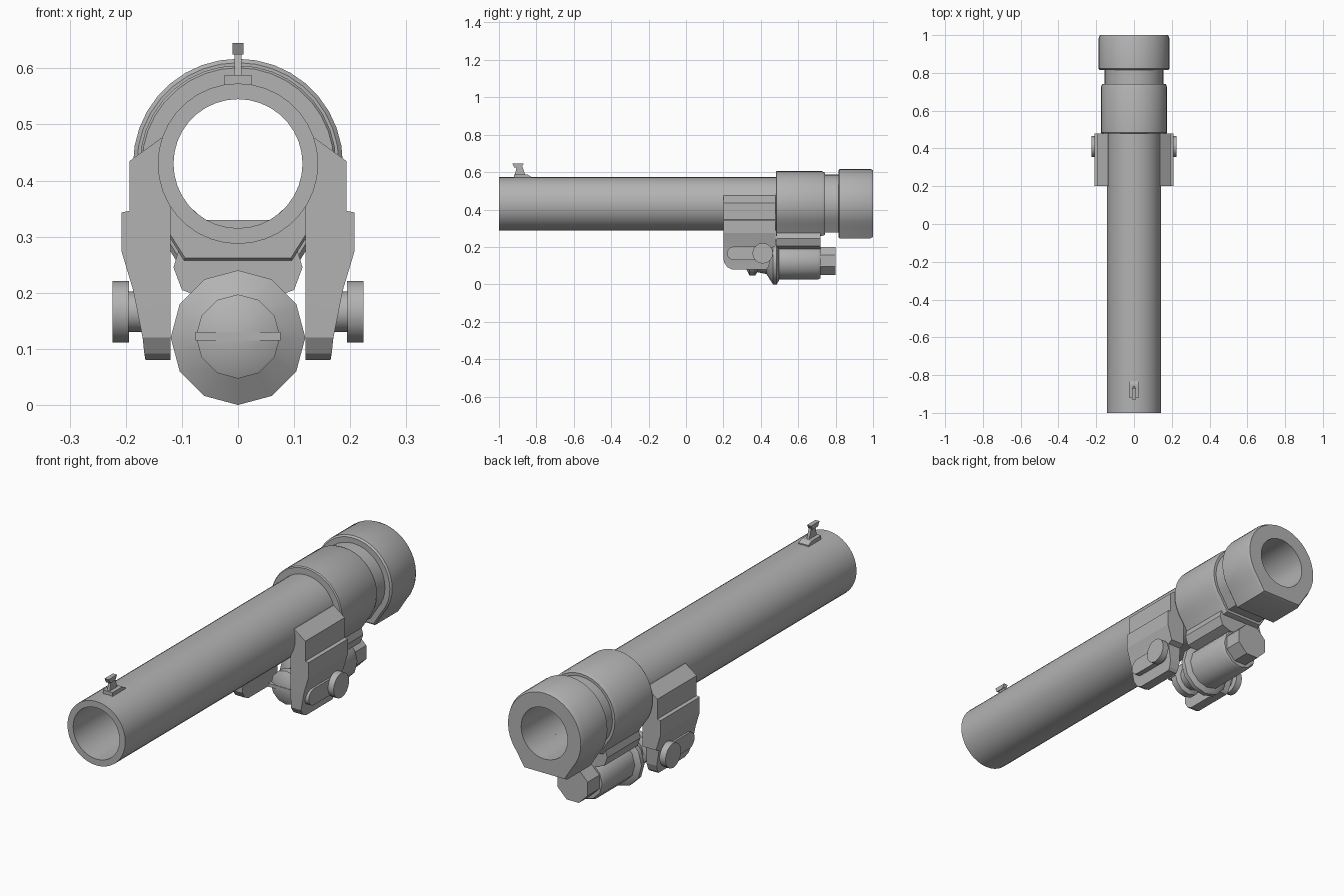
import bpy, bmesh, math
from math import sin, cos, pi, radians

if "Cube" in bpy.data.objects:
    bpy.data.objects.remove(bpy.data.objects["Cube"])

metal = bpy.data.materials.new("gun_grey")
metal.diffuse_color = (0.45, 0.45, 0.45, 1)
metal.use_nodes = True
metal.node_tree.nodes["Principled BSDF"].inputs["Base Color"].default_value = metal.diffuse_color
AXIS = 0.43      # height of the bore axis
RECOIL = 0.12    # height of the recoil cylinder axis


def loft(name, rings, closed=False, smooth=35):
    """Skin a list of equal-length point rings; cap the ends or join them."""
    bm = bmesh.new()
    vs = [[bm.verts.new(p) for p in r] for r in rings]
    n = len(rings[0])
    for k in range(len(vs) if closed else len(vs) - 1):
        a, b = vs[k], vs[(k + 1) % len(vs)]
        for i in range(n):
            j = (i + 1) % n
            bm.faces.new((a[i], a[j], b[j], b[i]))
    if not closed:
        bm.faces.new(vs[0])
        bm.faces.new(vs[-1])
    bmesh.ops.recalc_face_normals(bm, faces=bm.faces)
    for f in bm.faces:
        f.smooth = smooth > 0
    for e in bm.edges:
        e.smooth = e.calc_face_angle(0) < radians(smooth)
    me = bpy.data.meshes.new(name)
    bm.to_mesh(me)
    bm.free()
    me.materials.append(metal)
    ob = bpy.data.objects.new(name, me)
    bpy.context.collection.objects.link(ob)
    return ob


def lathe(name, prof, z, n, closed=False, smooth=35, turn=0):
    """Revolve (y, radius) points about a line along y."""
    return loft(name, [[(r * sin(turn + 2 * pi * i / n), y, z + r * cos(turn + 2 * pi * i / n))
                        for i in range(n)] for y, r in prof], closed, smooth)


def flat_bottom(r, w, low):
    """Round outline with straight flanks down to a flat underside."""
    pts = [(r * cos(radians(a)), r * sin(radians(a))) for a in range(-40, 221, 10)]
    ex, ez = pts[-1]
    pts += [((ex - w) / 2, (ez - low) / 2)]
    pts += [(-w + w * k / 2, -low) for k in range(5)]
    pts += [(-(ex - w) / 2, (ez - low) / 2)]
    return pts


def flat_ring(name, prof, bore, ratio_w=0.55):
    """Flat-bottomed collar around the bore, from (y, radius) points."""
    rings = [[(x, y, AXIS + z) for x, z in flat_bottom(r, r * ratio_w, r * 0.985)]
             for y, r in prof]
    outline = flat_bottom(1, ratio_w, 0.985)
    for y in (prof[-1][0], prof[0][0]):
        rings.append([(bore * x / math.hypot(x, z), y, AXIS + bore * z / math.hypot(x, z))
                      for x, z in outline])
    return loft(name, rings, True)


def prism_x(name, yz, x0, x1, smooth=35):
    """Extrude a (y, z) outline along x."""
    return loft(name, [[(x, y, z) for y, z in yz] for x in (x0, x1)], smooth=smooth)


def prism_y(name, xz, y0, y1):
    """Extrude an (x, z) outline along y."""
    return loft(name, [[(x, y, z) for x, z in xz] for y in (y0, y1)], smooth=0)


# Barrel tube
lathe("barrel", [(-1, 0.143), (0.82, 0.143), (0.82, 0.115), (-1, 0.115)], AXIS, 36, True)

# Breech sleeve with its neck, and the breech ring at the back
flat_ring("breech_sleeve", [(0.48, 0.171), (0.485, 0.175), (0.725, 0.175), (0.742, 0.168),
                            (0.742, 0.156), (0.82, 0.156)], 0.14)
flat_ring("breech_ring", [(0.815, 0.18), (0.822, 0.187), (0.985, 0.187), (1.0, 0.18)], 0.115)

# Front sight: base, post and blade
prism_x("sight_base", [(-0.92, 0.565), (-0.83, 0.565), (-0.83, 0.577), (-0.85, 0.588),
                       (-0.92, 0.588)], -0.024, 0.024, 0)
prism_x("sight_post", [(-0.915, 0.585), (-0.86, 0.585), (-0.875, 0.63), (-0.905, 0.63)],
        -0.006, 0.006, 0)
prism_x("sight_blade", [(-0.918, 0.625), (-0.88, 0.625), (-0.868, 0.645), (-0.928, 0.645)],
        -0.01, 0.01, 0)

# Web joining the sleeve to the recoil cylinder
web = [(0.09, 0.33), (0.115, 0.245), (0.10, 0.205), (0.06, 0.19)]
prism_y("recoil_web", web + [(-x, z) for x, z in reversed(web)], 0.485, 0.72)

# Recoil cylinder, its front flange and slotted nut, and its rear plug
lathe("recoil_cylinder", [(0.48, 0.095), (0.705, 0.095), (0.718, 0.088)], RECOIL, 12)
lathe("recoil_flange", [(0.38, 0.055), (0.43, 0.065), (0.465, 0.12), (0.485, 0.12),
                        (0.497, 0.1)], RECOIL, 12)
lathe("recoil_plug", [(0.71, 0.08), (0.8, 0.08)], RECOIL + 0.005, 8, smooth=0, turn=pi / 8)
lathe("recoil_nut", [(0.322, 0.04), (0.34, 0.075), (0.37, 0.075), (0.385, 0.05)], RECOIL + 0.002, 12)
prism_x("recoil_nut_bar", [(0.32, 0.115), (0.37, 0.115), (0.37, 0.13), (0.32, 0.13)],
        -0.076, 0.076, 0)

# Cradle cheeks on both sides: levels are (z, inner x, outer x, front y, back y)
levels = [(0.080, 0.12, 0.165, 0.245, 0.43), (0.092, 0.12, 0.167, 0.22, 0.44),
          (0.12, 0.12, 0.170, 0.202, 0.45), (0.195, 0.12, 0.185, 0.20, 0.455),
          (0.205, 0.12, 0.187, 0.20, 0.478), (0.275, 0.12, 0.208, 0.20, 0.478),
          (0.343, 0.12, 0.208, 0.20, 0.478), (0.346, 0.12, 0.193, 0.20, 0.478),
          (0.435, 0.13, 0.193, 0.20, 0.478), (0.475, 0.128, 0.138, 0.20, 0.478)]
for s, side in ((1, "right"), (-1, "left")):
    loft("cradle_cheek_" + side,
         [[(s * a, y0, z), (s * b, y0, z), (s * b, y1, z), (s * a, y1, z)]
          for z, a, b, y0, y1 in levels], smooth=15)
    # Rounded slide and round trunnion knob
    slide = [(cy + 0.036 * cos(t + pi * k / 8), 0.166 + 0.036 * sin(t + pi * k / 8))
             for cy, t in ((0.40, -pi / 2), (0.255, pi / 2)) for k in range(9)]
    prism_x("trunnion_slide_" + side, slide, s * 0.14, s * 0.196)
    knob = [(0.41 + 0.055 * cos(pi * k / 8), 0.166 + 0.055 * sin(pi * k / 8)) for k in range(16)]
    prism_x("trunnion_knob_" + side, knob, s * 0.194, s * 0.224)
